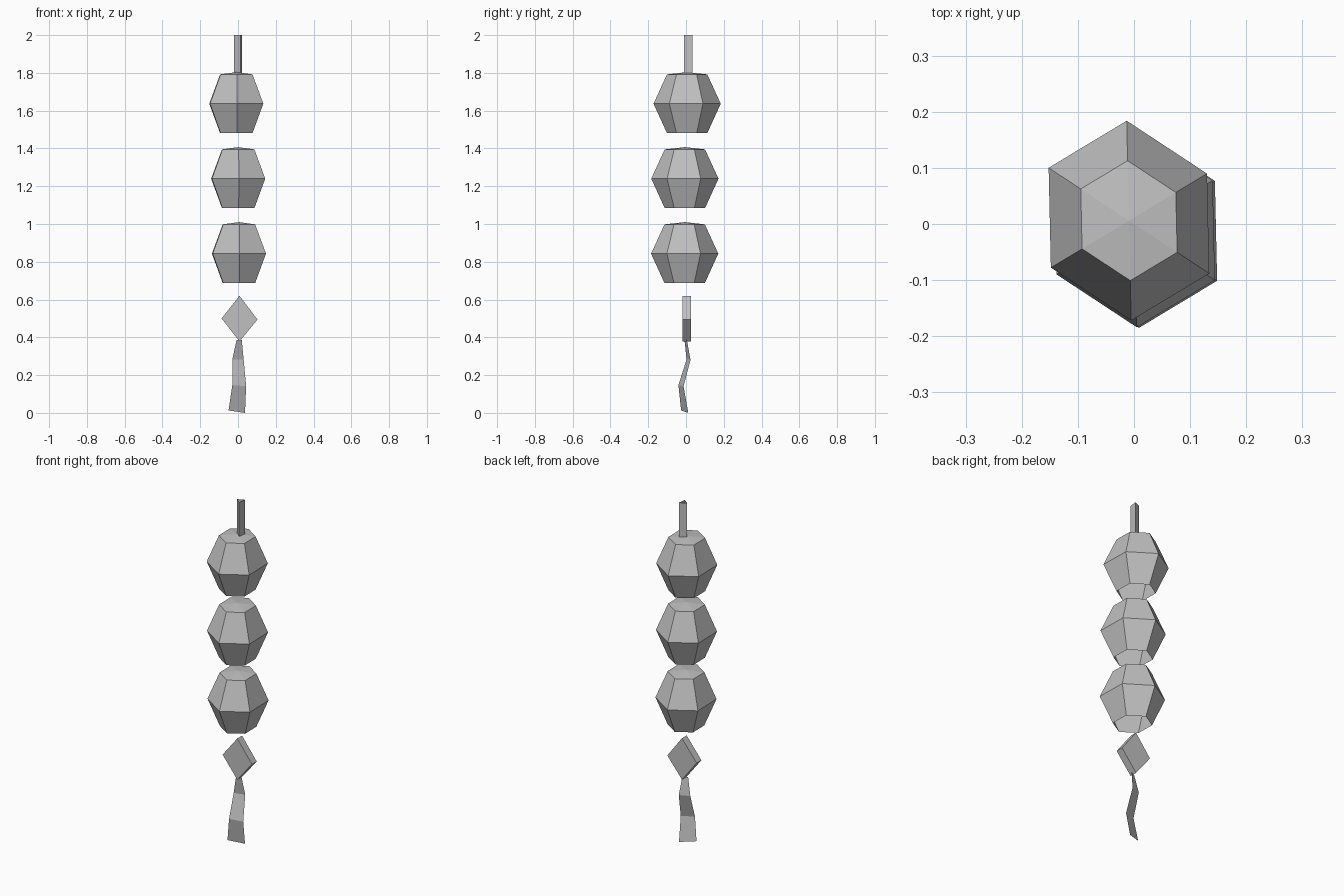
import bpy
import bmesh
from math import cos, sin, radians
from mathutils import Vector

cube = bpy.data.objects.get("Cube")
if cube:
    bpy.data.objects.remove(cube, do_unlink=True)

grey = bpy.data.materials.new("plain_grey")
grey.use_nodes = True
colour = (0.53, 0.53, 0.53, 1)
grey.diffuse_color = colour
grey.node_tree.nodes["Principled BSDF"].inputs["Base Color"].default_value = colour


def loft(name, sections, closed=True, apex=None, caps=False):
    """Skin a list of cross-sections; optionally close the last one."""
    bm = bmesh.new()
    rings = [[bm.verts.new(p) for p in section] for section in sections]
    count = len(rings[0])
    for low, high in zip(rings, rings[1:]):
        for i in range(count if closed else count - 1):
            j = (i + 1) % count
            bm.faces.new((low[i], low[j], high[j], high[i]))
    if apex:
        tip = bm.verts.new(apex)
        for i in range(count):
            bm.faces.new((rings[-1][i], rings[-1][(i + 1) % count], tip))
    if caps:
        bm.faces.new(rings[0][::-1])
        bm.faces.new(rings[-1])
    bmesh.ops.recalc_face_normals(bm, faces=bm.faces)
    mesh = bpy.data.meshes.new(name)
    bm.to_mesh(mesh)
    bm.free()
    mesh.materials.append(grey)
    obj = bpy.data.objects.new(name, mesh)
    bpy.context.collection.objects.link(obj)
    return obj


# Six-sided beads: open underneath, shallow peak on top
axis_x = Vector((0.163, -0.006, 0))
axis_y = Vector((-0.004, 0.178, 0))


def bead(name, centre):
    centre = Vector(centre)

    def ring(height, scale):
        angles = [radians(30 + 60 * k) for k in range(6)]
        return [centre + Vector((0, 0, height))
                + scale * (axis_x * cos(a) + axis_y * sin(a)) for a in angles]

    profile = ((-0.156, 0.6), (0, 1), (0.155, 0.6))
    loft(name, [ring(h, s) for h, s in profile],
         apex=centre + Vector((0, 0, 0.167)))


bead("upper_bead", (-0.009, 0.006, 1.637))
bead("middle_bead", (0.001, -0.006, 1.24))
bead("lower_bead", (0.005, -0.007, 0.843))

# Three-sided open cord at the top
triangle = ((-0.02, 0.018), (0.014, -0.01), (0.02, 0.035))
loft("hanging_cord", [[(x, y, z) for x, y in triangle] for z in (1.797, 2)])

# Flat diamond charm
diamond = ((0.008, 0.378), (0.103, 0.494), (0.008, 0.62), (-0.087, 0.5))
loft("diamond_charm", [[(x, y, z) for x, z in diamond]
                       for y in (-0.018, 0.026)], caps=True)

# Bent, widening ribbon tail: left and right edge at each fold
folds = [
    ((-0.008, -0.008, 0.385), (0.020, 0.005, 0.385)),
    ((-0.030, 0.003, 0.283), (0.030, 0.024, 0.281)),
    ((-0.030, -0.040, 0.147), (0.043, -0.013, 0.141)),
    ((-0.050, -0.026, 0.013), (0.037, 0.012, 0)),
]
loft("ribbon_tail", folds, closed=False)
